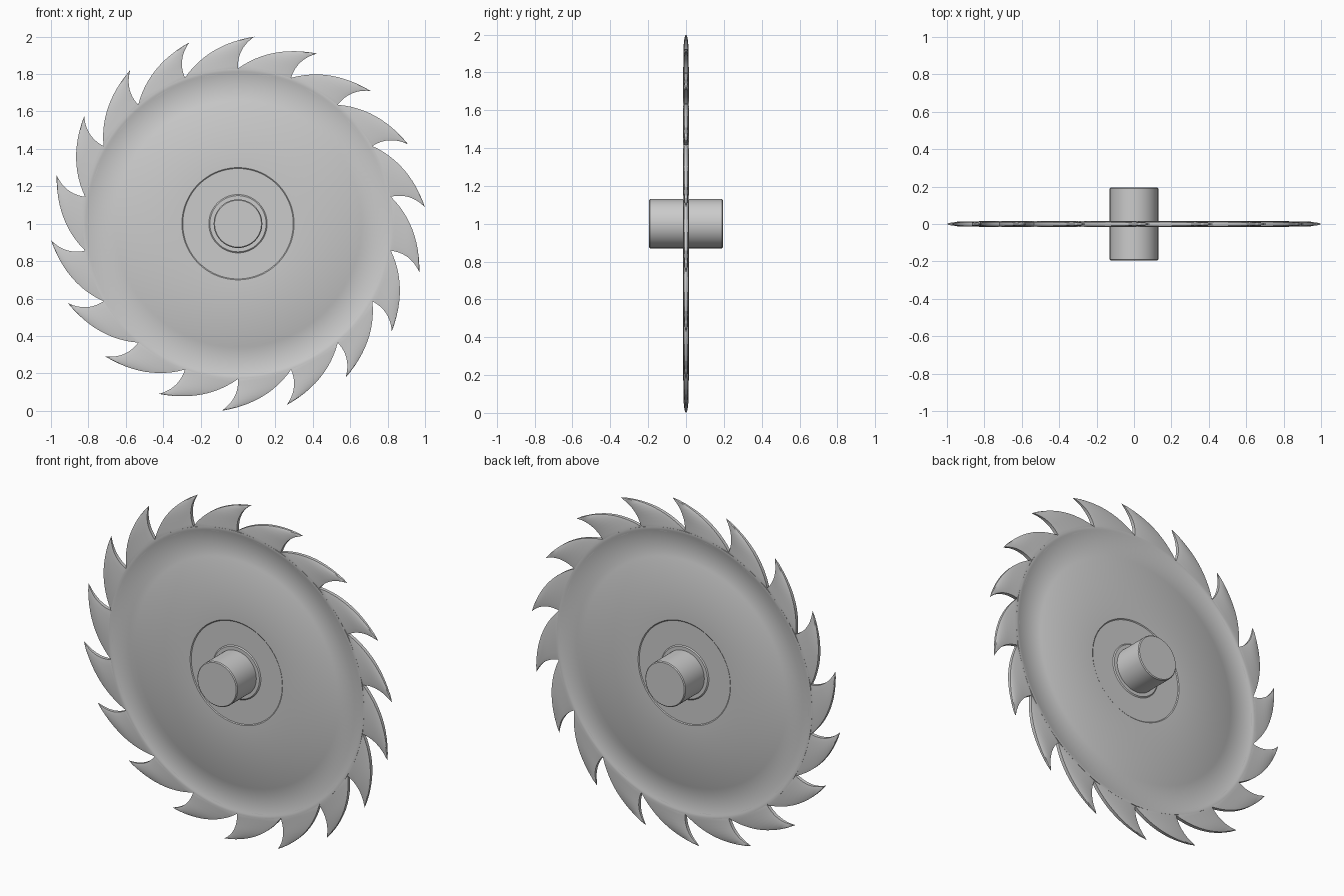
import bpy, bmesh, math
from mathutils import Vector

if "Cube" in bpy.data.objects:
    bpy.data.objects.remove(bpy.data.objects["Cube"])

TEETH = 18
CENTRE = Vector((0, 0, 1))


def finish(name, bm, angle=30):
    bmesh.ops.recalc_face_normals(bm, faces=bm.faces)
    me = bpy.data.meshes.new(name)
    bm.to_mesh(me)
    bm.free()
    ob = bpy.data.objects.new(name, me)
    ob.location = CENTRE
    bpy.context.collection.objects.link(ob)
    bpy.ops.object.select_all(action='DESELECT')
    ob.select_set(True)
    bpy.context.view_layer.objects.active = ob
    bpy.ops.object.shade_smooth_by_angle(angle=math.radians(angle))
    return ob


def lathe(name, half, seg=144):
    """Spin a front-side (radius, depth) profile, mirrored to the back, about y."""
    prof = [(r, -y) for r, y in half] + [(r, y) for r, y in reversed(half)]
    bm = bmesh.new()
    vs = [bm.verts.new((r, y, 0)) for r, y in prof]
    es = [bm.edges.new(p) for p in zip(vs, vs[1:])]
    bmesh.ops.spin(bm, geom=vs + es, cent=(0, 0, 0), axis=(0, 1, 0),
                   angle=math.tau, steps=seg, use_duplicate=False)
    bmesh.ops.remove_doubles(bm, verts=bm.verts, dist=1e-5)
    return finish(name, bm)


def bezier(a, b, c, t):
    a, b, c = Vector(a), Vector(b), Vector(c)
    return a * (1 - t) ** 2 + b * 2 * t * (1 - t) + c * t * t


# blade plate with a shallow ring groove, hub recess and collar
lathe("blade_disc", [(0, .016), (.15, .016), (.156, .011), (.295, .011),
                     (.30, .015), (.655, .015), (.663, .011), (.805, .011),
                     (.813, .015), (.828, .015)])

# shaft with slightly rounded ends
lathe("shaft", [(0, .195), (.125, .195), (.13, .19)], 64)

# hooked teeth: rungs between the convex back and concave front edges
tip = (.0875, 1.0)
step = math.tau / TEETH
valley_back = (-.83 * math.sin(step), .83 * math.cos(step))
N = 12
rungs = [((-.80 * math.sin(step), .80 * math.cos(step)), (0, .80), .007, .007)]
for i in range(N):
    t = i / N
    pinch = 1 - max(0, (t - .4) / .6) ** 1.5 * .75
    rungs.append((bezier(valley_back, (-.16, .96), tip, t),
                  bezier((0, .83), (-.005, .937), tip, t), .0145 * pinch, .010 * pinch))

bm = bmesh.new()
for k in range(TEETH):
    c, s = math.cos(k * step), math.sin(k * step)

    def vert(p, y):
        return bm.verts.new((p[0] * c + p[1] * s, y, p[1] * c - p[0] * s))

    loops = []
    for a, b, mid, edge in rungs:
        a, b = Vector(a), Vector(b)
        pts = [(a, edge), (a.lerp(b, .15), mid), (a.lerp(b, .85), mid), (b, edge)]
        loops.append([vert(p, -y) for p, y in pts] + [vert(p, y) for p, y in reversed(pts)])
    for l0, l1 in zip(loops, loops[1:]):
        for j in range(8):
            bm.faces.new((l0[j], l0[(j + 1) % 8], l1[(j + 1) % 8], l1[j]))
    bm.faces.new(loops[0])
    point = vert(tip, 0)
    for j in range(8):
        bm.faces.new((loops[-1][j], loops[-1][(j + 1) % 8], point))
finish("saw_teeth", bm)
